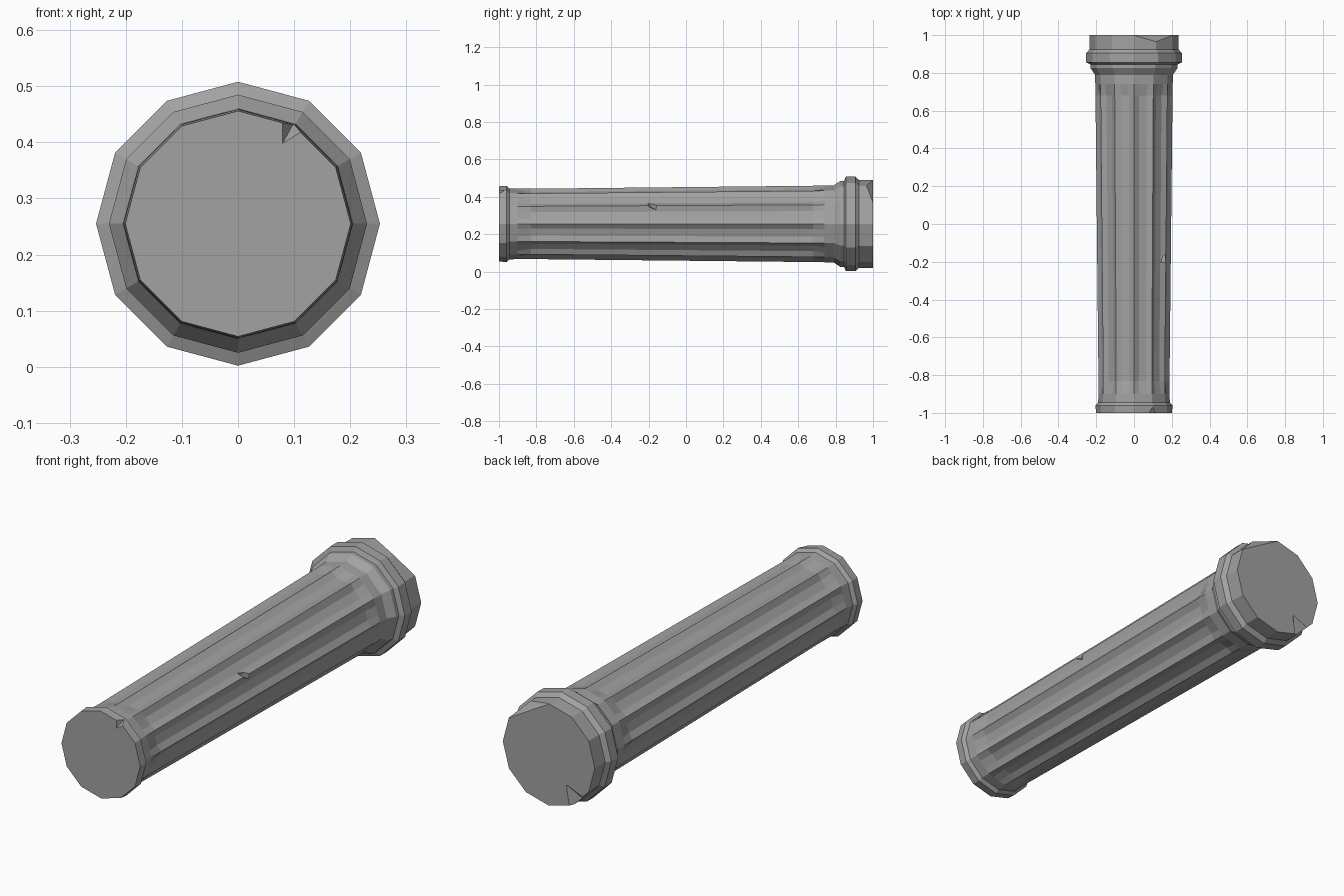
import bpy, bmesh, math
from mathutils import Vector

if "Cube" in bpy.data.objects:
    bpy.data.objects.remove(bpy.data.objects["Cube"])

CZ = 0.255   # height of the column axis
N = 12       # sides

stone = bpy.data.materials.new("grey stone")
stone.diffuse_color = (0.36, 0.36, 0.36, 1)
stone.use_nodes = True
stone.node_tree.nodes["Principled BSDF"].inputs["Base Color"].default_value = stone.diffuse_color


def polar(r, deg, y):
    a = math.radians(deg)
    return Vector((r * math.cos(a), y, CZ + r * math.sin(a)))


def ring(bm, y, r, groove):
    """Twelve-sided section; two extra points per side sink in to form a flute."""
    pts = []
    for i in range(N):
        a, b = polar(r, 30 * i, y), polar(r, 30 * i + 30, y)
        inward = (polar(1, 30 * i + 15, y) - Vector((0, y, CZ))) * groove
        pts += [a, a.lerp(b, 0.3) - inward, a.lerp(b, 0.7) - inward]
    return [bm.verts.new(p) for p in pts]


# Column profile: y, radius, flute depth
profile = [(-1.0, 0.201, 0), (-0.96, 0.204, 0), (-0.945, 0.19, 0),
           (-0.90, 0.188, 0), (-0.83, 0.188, 0.012),
           (0.68, 0.204, 0.012), (0.74, 0.205, 0), (0.79, 0.206, 0),
           (0.825, 0.23, 0), (0.845, 0.23, 0), (0.855, 0.253, 0),
           (0.905, 0.253, 0), (0.925, 0.235, 0), (1.0, 0.235, 0)]
bm = bmesh.new()
rings = [ring(bm, *p) for p in profile]
n = len(rings[0])
for lo, hi in zip(rings, rings[1:]):
    for i in range(n):
        j = (i + 1) % n
        bm.faces.new((lo[i], lo[j], hi[j], hi[i]))
bm.faces.new(rings[0])
bm.faces.new(rings[-1])

# Broken corner on the rim of the capital
res = bmesh.ops.bisect_plane(bm, geom=bm.verts[:] + bm.edges[:] + bm.faces[:],
                             plane_co=polar(0.235, 60, 0.965),
                             plane_no=polar(0.75, 60, 0.7) - Vector((0, 0, CZ)),
                             clear_outer=True)
cut = [e for e in bm.edges if e.is_boundary]
bmesh.ops.holes_fill(bm, edges=cut, sides=0)
bmesh.ops.recalc_face_normals(bm, faces=bm.faces[:])
me = bpy.data.meshes.new("fluted_column")
bm.to_mesh(me)
bm.free()
column = bpy.data.objects.new("fluted_column", me)
bpy.context.collection.objects.link(column)
me.materials.append(stone)


def chip(name, deg, y, r, length, width, depth, lean):
    """Carve a pointed chip; lean turns its long axis from tangent towards y."""
    c = polar(r, deg, y)
    out = polar(1, deg, 0) - Vector((0, 0, CZ))
    tan = out.cross(Vector((0, 1, 0)))
    t = math.radians(lean)
    along = tan * math.cos(t) + Vector((0, math.sin(t), 0))
    side = out.cross(along)
    b = bmesh.new()
    for d in (along * length, side * width, out * depth):
        b.verts.new(c + d)
        b.verts.new(c - d)
    bmesh.ops.convex_hull(b, input=b.verts[:])
    bmesh.ops.recalc_face_normals(b, faces=b.faces[:])
    m = bpy.data.meshes.new(name)
    b.to_mesh(m)
    b.free()
    m.materials.append(stone)
    cutter = bpy.data.objects.new(name, m)
    cutter.hide_render = True
    bpy.context.collection.objects.link(cutter)
    mod = column.modifiers.new(name, 'BOOLEAN')
    mod.operation = 'DIFFERENCE'
    mod.solver = 'EXACT'
    mod.object = cutter
    bpy.context.view_layer.objects.active = column
    bpy.ops.object.modifier_apply(modifier=name)
    bpy.data.objects.remove(cutter)


# Chips: shaft gouge, nick in the base rim, notch in the capital rim
chip("shaft_gouge", 32, -0.185, 0.197, 0.08, 0.022, 0.03, -45)
chip("base_nick", 61, -1.0, 0.203, 0.022, 0.03, 0.04, 0)
chip("capital_notch", 232, 1.0, 0.235, 0.05, 0.05, 0.09, 0)
